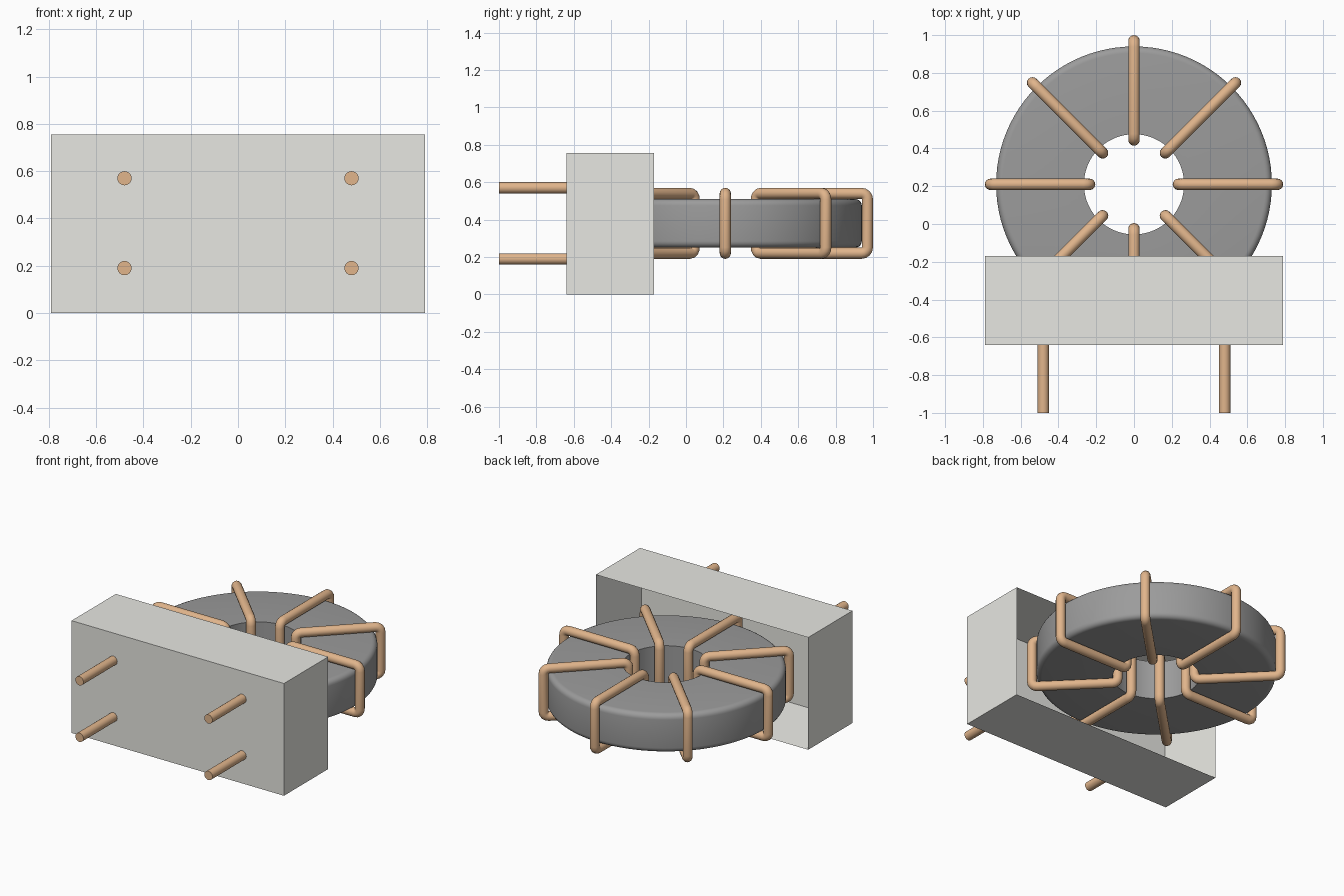
import bpy, bmesh
from math import radians, sin, cos, pi
from mathutils import Vector, Matrix

if "Cube" in bpy.data.objects:
    bpy.data.objects.remove(bpy.data.objects["Cube"])

CY, CZ = 0.21, 0.38          # centre of the ring
WIRE = 0.03                  # wire radius


def material(name, rgb):
    m = bpy.data.materials.new(name)
    m.diffuse_color = (*rgb, 1)
    m.use_nodes = True
    m.node_tree.nodes["Principled BSDF"].inputs["Base Color"].default_value = m.diffuse_color
    return m


copper = material("copper", (0.75, 0.46, 0.26))
dark = material("ferrite", (0.33, 0.33, 0.33))
shell = material("case_plastic", (0.80, 0.80, 0.76))


def finish(name, bm, mat, smooth=True):
    bmesh.ops.recalc_face_normals(bm, faces=bm.faces)
    me = bpy.data.meshes.new(name)
    bm.to_mesh(me)
    bm.free()
    me.materials.append(mat)
    ob = bpy.data.objects.new(name, me)
    bpy.context.collection.objects.link(ob)
    if smooth:
        bpy.ops.object.select_all(action='DESELECT')
        bpy.context.view_layer.objects.active = ob
        ob.select_set(True)
        bpy.ops.object.shade_smooth_by_angle(angle=radians(35))
    return ob


def arc(cx, cz, r, start, steps):
    return [(cx + r * cos(radians(start + 90 * i / steps)),
             cz + r * sin(radians(start + 90 * i / steps))) for i in range(steps + 1)]


# Case: box open at the back, inset and pushed in to form the walls
bm = bmesh.new()
bmesh.ops.create_cube(bm, size=1, matrix=Matrix.Translation((0, -0.405, 0.3775))
                      @ Matrix.Diagonal((1.58, 0.47, 0.755, 1)))
back = max(bm.faces, key=lambda f: f.calc_center_median().y)
bmesh.ops.inset_region(bm, faces=[back], thickness=0.035, use_even_offset=True)
bmesh.ops.translate(bm, verts=back.verts, vec=(0, -0.435, 0))
finish("case", bm, shell, smooth=False)

# Ring core: lathed cross-section with rounded outer edges
bm = bmesh.new()
r = 0.035
profile = ([(0.265, -0.13)] + arc(0.73 - r, -0.13 + r, r, -90, 5)
           + arc(0.73 - r, 0.13 - r, r, 0, 5) + [(0.265, 0.13)])
vs = [bm.verts.new((x, CY, CZ + z)) for x, z in profile]
es = [bm.edges.new((vs[i], vs[(i + 1) % len(vs)])) for i in range(len(vs))]
bmesh.ops.spin(bm, geom=vs + es, cent=(0, CY, 0), axis=(0, 0, 1),
               angle=2 * pi, steps=96, use_merge=True)
bmesh.ops.remove_doubles(bm, verts=bm.verts, dist=1e-5)
finish("ring_core", bm, dark)

# Windings: eight closed wire loops around the ring
c = 0.032
path = (arc(0.76 - c, -0.16 + c, c, -90, 4) + arc(0.76 - c, 0.16 - c, c, 0, 4)
        + arc(0.235 + c, 0.16 - c, c, 90, 4) + arc(0.235 + c, -0.16 + c, c, 180, 4))
for k in range(8):
    bm = bmesh.new()
    n, sides = len(path), 16
    rings = []
    for i, (x, z) in enumerate(path):
        ang = radians(-90 + 90 * (i // 5) + 90 * (i % 5) / 4)   # outward direction
        out = Vector((cos(ang), 0, sin(ang)))
        rings.append([bm.verts.new(Vector((x, 0, z)) + WIRE *
                      (out * cos(2 * pi * j / sides) + Vector((0, sin(2 * pi * j / sides), 0))))
                      for j in range(sides)])
    for i in range(n):
        a, b = rings[i], rings[(i + 1) % n]
        for j in range(sides):
            m = (j + 1) % sides
            bm.faces.new((a[j], a[m], b[m], b[j]))
    ob = finish(f"winding_{k + 1}", bm, copper)
    ob.location = (0, CY, CZ)
    ob.rotation_euler.z = k * pi / 4

# Terminal pins through the front of the case
for sx in (-0.48, 0.48):
    for z in (0.19, 0.57):
        bm = bmesh.new()
        bmesh.ops.create_cone(bm, cap_ends=True, segments=24, radius1=WIRE, radius2=WIRE,
                              depth=0.38, matrix=Matrix.Translation((sx, -0.81, z))
                              @ Matrix.Rotation(pi / 2, 4, 'X'))
        finish("terminal_pin", bm, copper)
